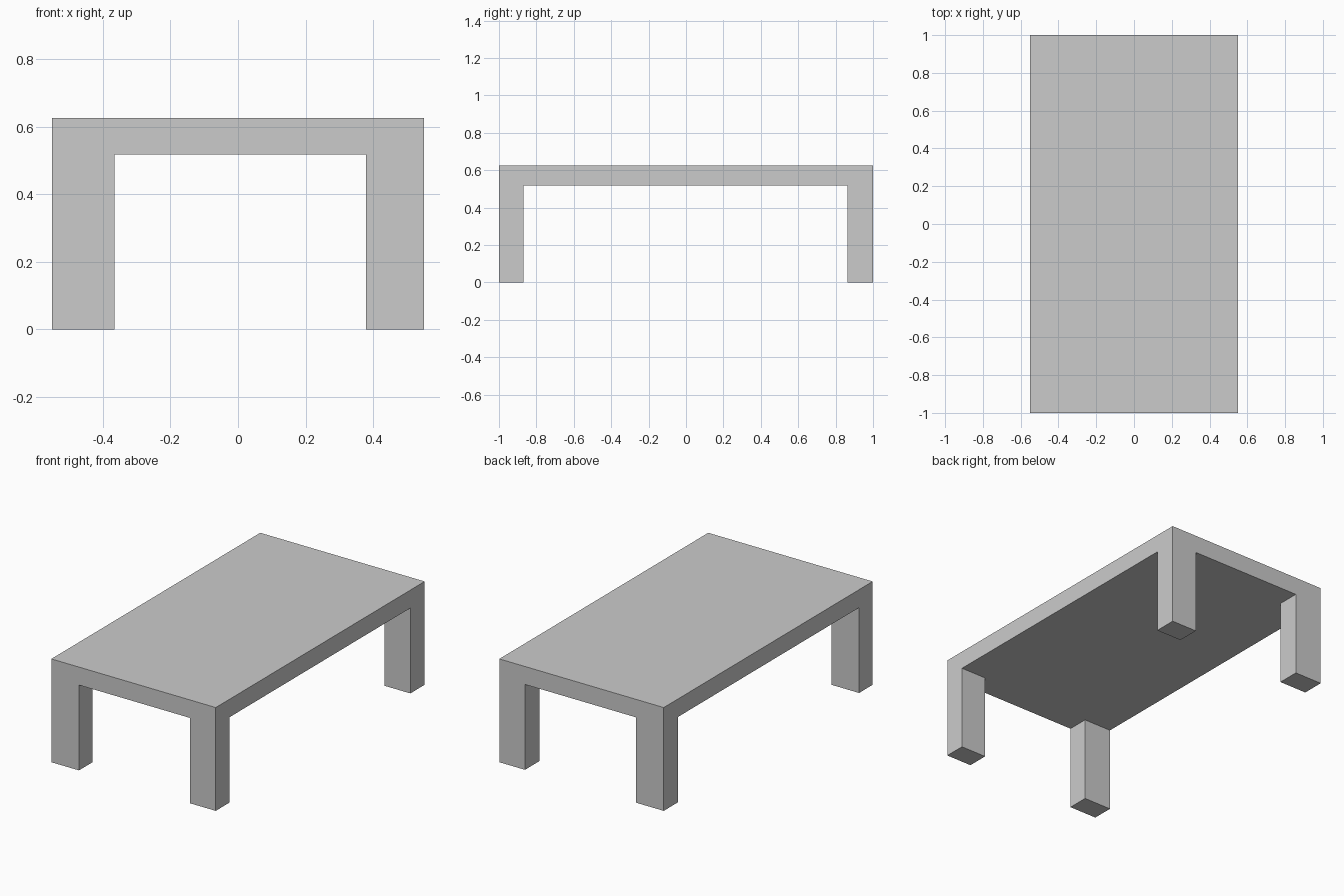
import bpy, bmesh

if "Cube" in bpy.data.objects:
    bpy.data.objects.remove(bpy.data.objects["Cube"])

TOP, UNDER = 0.626, 0.517
XS = [-0.551, -0.366, 0.379, 0.551]   # outer edges and inner leg faces
YS = [-1.0, -0.87, 0.863, 1.0]

bm = bmesh.new()

# Slab underside as a 3x3 grid of faces split along the leg lines
grid = [[bm.verts.new((x, y, UNDER)) for y in YS] for x in XS]
cells = {}
for i in range(3):
    for j in range(3):
        cells[i, j] = bm.faces.new((grid[i][j], grid[i][j + 1],
                                    grid[i + 1][j + 1], grid[i + 1][j]))


def extrude_to(faces, z, keep):
    """Extrude faces vertically to height z."""
    ext = bmesh.ops.extrude_face_region(bm, geom=faces, use_keep_orig=keep)
    for v in ext["geom"]:
        if isinstance(v, bmesh.types.BMVert):
            v.co.z = z
    if not keep:
        bmesh.ops.delete(bm, geom=[f for f in faces if f.is_valid], context="FACES")


# Tabletop thickness, then four corner legs pulled down to the floor
extrude_to(list(cells.values()), TOP, True)
for i in (0, 2):
    for j in (0, 2):
        extrude_to([cells[i, j]], 0.0, False)

# Merge coplanar faces so legs and top read as one solid block
bmesh.ops.recalc_face_normals(bm, faces=bm.faces[:])
bmesh.ops.dissolve_limit(bm, angle_limit=0.01, verts=bm.verts[:], edges=bm.edges[:])

mesh = bpy.data.meshes.new("table")
bm.to_mesh(mesh)
bm.free()
table = bpy.data.objects.new("table", mesh)
bpy.context.collection.objects.link(table)
